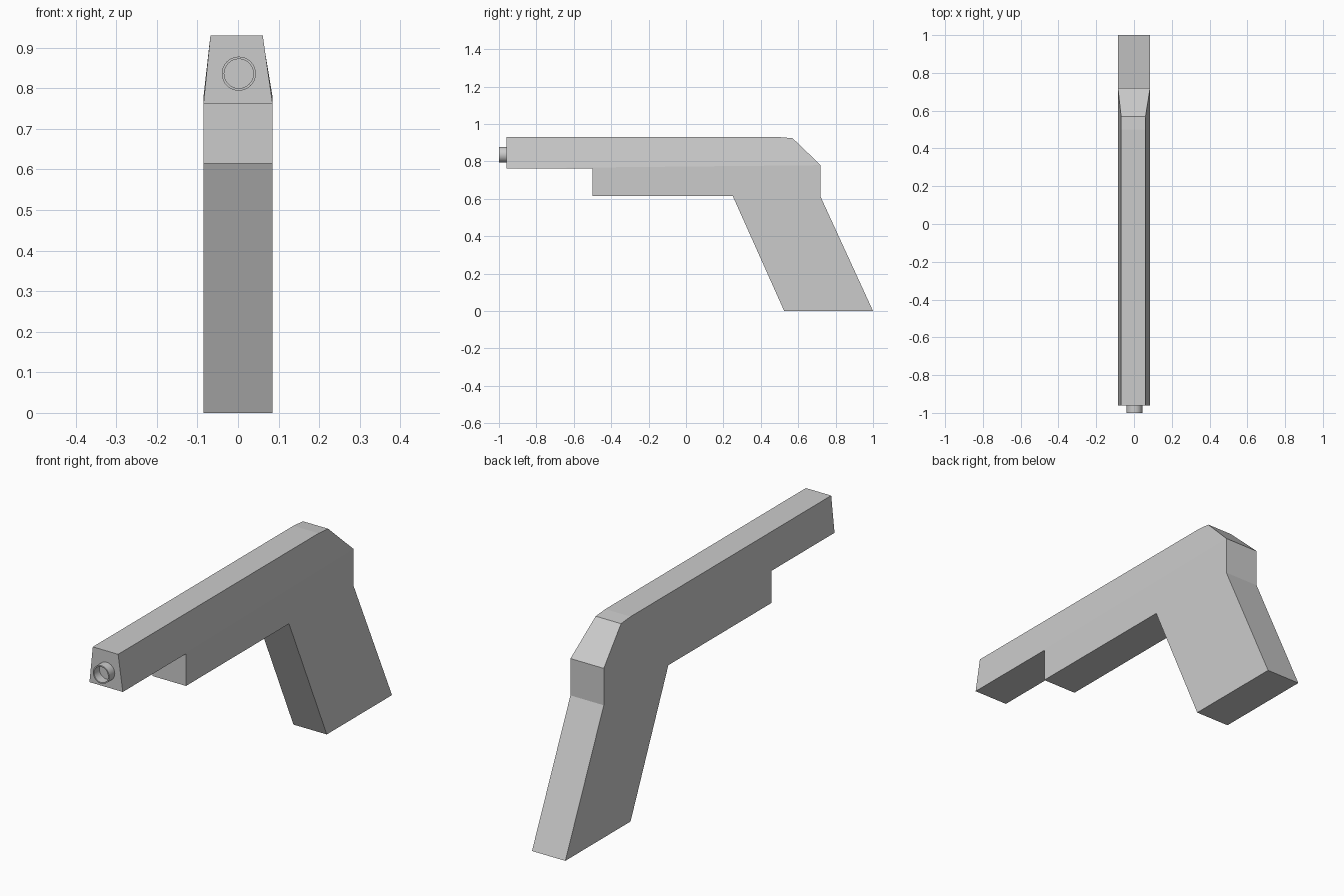
import bpy, bmesh, math
from mathutils import Vector, Matrix

if "Cube" in bpy.data.objects:
    bpy.data.objects.remove(bpy.data.objects["Cube"])

HALF = 0.085


def make_object(name, bm):
    bmesh.ops.recalc_face_normals(bm, faces=bm.faces)
    mesh = bpy.data.meshes.new(name)
    bm.to_mesh(mesh)
    bm.free()
    obj = bpy.data.objects.new(name, mesh)
    bpy.context.collection.objects.link(obj)
    return obj


# Body and grip: side outline (y, z) extruded across x
outline = [(-0.96, 0.763), (-0.5, 0.763), (-0.5, 0.615), (0.25, 0.615),
           (0.525, 0), (1, 0), (0.72, 0.61), (0.72, 0.78),
           (0.57, 0.924), (0.5, 0.93), (-0.96, 0.93)]
bm = bmesh.new()
side = bm.faces.new([bm.verts.new((-HALF, y, z)) for y, z in outline])
ext = bmesh.ops.extrude_face_region(bm, geom=[side], use_keep_orig=True)
moved = [v for v in ext["geom"] if isinstance(v, bmesh.types.BMVert)]
bmesh.ops.translate(bm, verts=moved, vec=(2 * HALF, 0, 0))

# Taper the upper part: crease along the body, then narrow the top edge
bmesh.ops.bisect_plane(bm, geom=bm.verts[:] + bm.edges[:] + bm.faces[:],
                       dist=1e-5, plane_co=Vector((0, -0.96, 0.763)),
                       plane_no=Vector((0, -0.017, 1.68)).normalized())
for v in bm.verts:
    if v.co.z > 0.9:
        v.co.x = -0.068 if v.co.x < 0 else 0.061
make_object("body_and_grip", bm)

# Muzzle: short hollow tube, revolved from its wall section
bm = bmesh.new()
section = [(0.042, -0.95), (0.042, -1.0), (0.036, -1.0), (0.036, -0.95)]
verts = [bm.verts.new((r, y, 0)) for r, y in section]
edges = [bm.edges.new(p) for p in zip(verts, verts[1:])]
bmesh.ops.spin(bm, geom=verts + edges, cent=(0, 0, 0), axis=(0, 1, 0),
               angle=2 * math.pi, steps=32, use_duplicate=False)
bmesh.ops.remove_doubles(bm, verts=bm.verts, dist=1e-5)
bmesh.ops.translate(bm, verts=bm.verts, vec=(0.002, 0, 0.836))
muzzle = make_object("muzzle", bm)
bpy.context.view_layer.objects.active = muzzle
muzzle.select_set(True)
bpy.ops.object.shade_smooth_by_angle(angle=math.radians(30))
